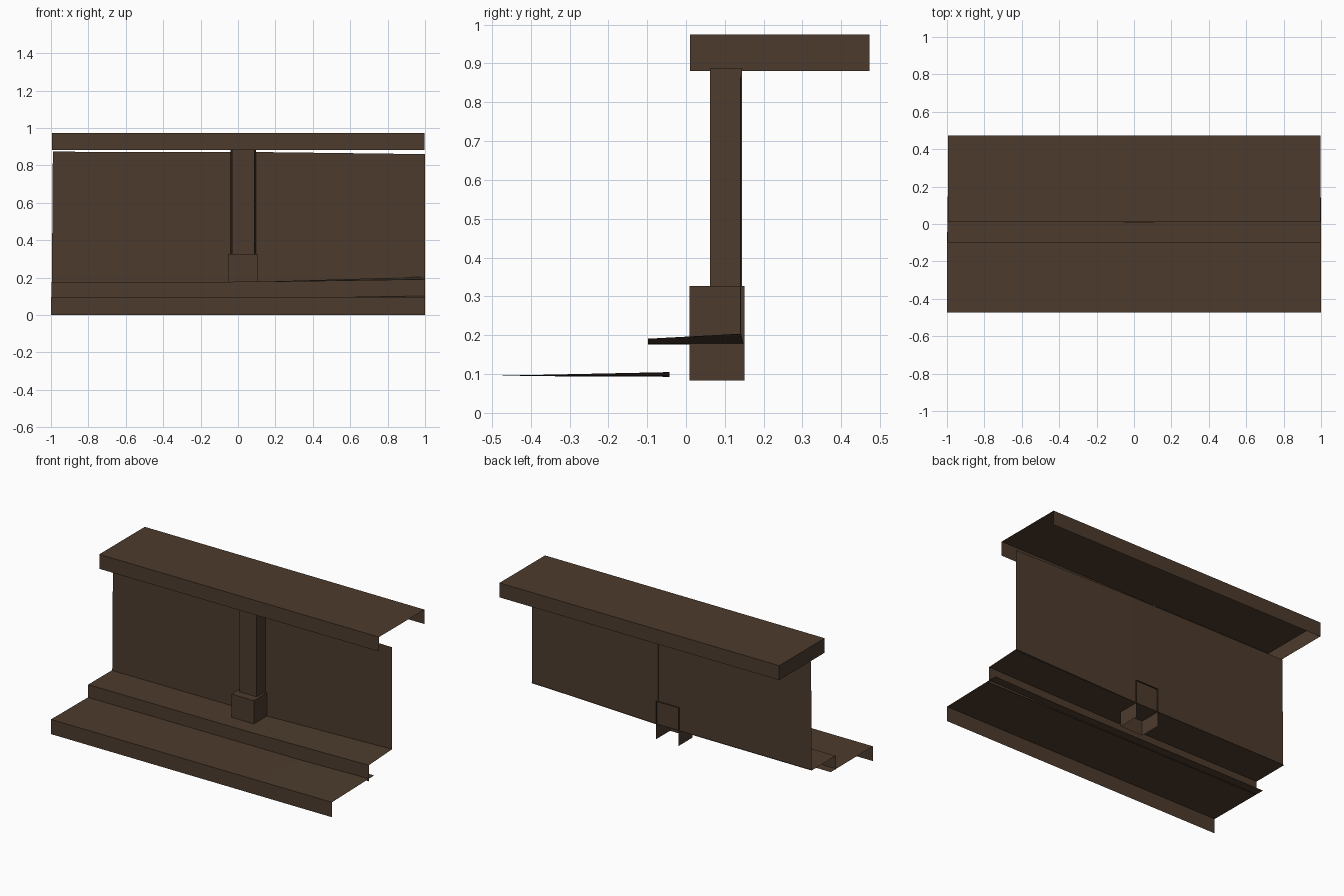
import bpy

if "Cube" in bpy.data.objects:
    bpy.data.objects.remove(bpy.data.objects["Cube"])

brown = bpy.data.materials.new("dark brown")
brown.diffuse_color = (0.073, 0.044, 0.026, 1)
brown.use_nodes = True
brown.node_tree.nodes["Principled BSDF"].inputs["Base Color"].default_value = brown.diffuse_color


def mesh_part(name, verts, faces):
    me = bpy.data.meshes.new(name)
    me.from_pydata(verts, [], faces)
    me.materials.append(brown)
    ob = bpy.data.objects.new(name, me)
    bpy.context.collection.objects.link(ob)
    return ob


SIDES = {"bottom": (0, 3, 2, 1), "top": (4, 5, 6, 7), "front": (0, 1, 5, 4),
         "right": (1, 2, 6, 5), "back": (2, 3, 7, 6), "left": (3, 0, 4, 7)}


def shell(name, x, y, z, sides, splay=0.0):
    """Open box with only the named sides; splay widens the back edge."""
    verts = [(px, py, pz) for pz in z for px, py in
             ((x[0], y[0]), (x[1], y[0]), (x[1] + splay, y[1]), (x[0] - splay, y[1]))]
    return mesh_part(name, verts, [SIDES[s] for s in sides.split()])


def strip(name, edge_a, edge_b):
    """Sheet spanning two edges, each a row of points along x."""
    n = len(edge_a)
    return mesh_part(name, edge_a + edge_b,
                     [(i, i + 1, n + i + 1, n + i) for i in range(n - 1)])


# top ledge: hollow below, open at the right end
shell("top_ledge", (-0.995, 0.997), (0.01, 0.473), (0.881, 0.974), "top front back left")

# pilaster and its plinth, both open at the back
shell("pilaster", (-0.031, 0.088), (0.062, 0.144), (0.327, 0.888), "front right left", 0.009)
shell("plinth", (-0.054, 0.107), (0.009, 0.151), (0.083, 0.327), "front right left top")

# slightly warped wall panel
strip("wall_panel",
      [(-0.995, 0.142, 0.176), (0.12, 0.142, 0.178), (1, 0.139, 0.2)],
      [(-0.99, 0.142, 0.873), (0.12, 0.142, 0.871), (1, 0.139, 0.86)])

# upper step
upper_edge = [(-0.998, -0.098, 0.176), (0.12, -0.098, 0.178), (1, -0.098, 0.191)]
strip("upper_tread", upper_edge,
      [(-0.998, 0.148, 0.176), (0.12, 0.148, 0.178), (1, 0.142, 0.204)])
strip("upper_riser", [(x, -0.098, 0.088) for x in (-0.998, 0.12, 1)], upper_edge)

# lower step, its tread running on under the upper one
lower_edge = [(-1, -0.473, 0.095), (0.5, -0.473, 0.095), (1, -0.473, 0.096)]
strip("lower_tread", lower_edge,
      [(-1, -0.043, 0.093), (0.5, -0.043, 0.095), (1, -0.043, 0.105)])
strip("lower_riser", [(x, -0.473, 0) for x in (-1, 0.5, 1)], lower_edge)
